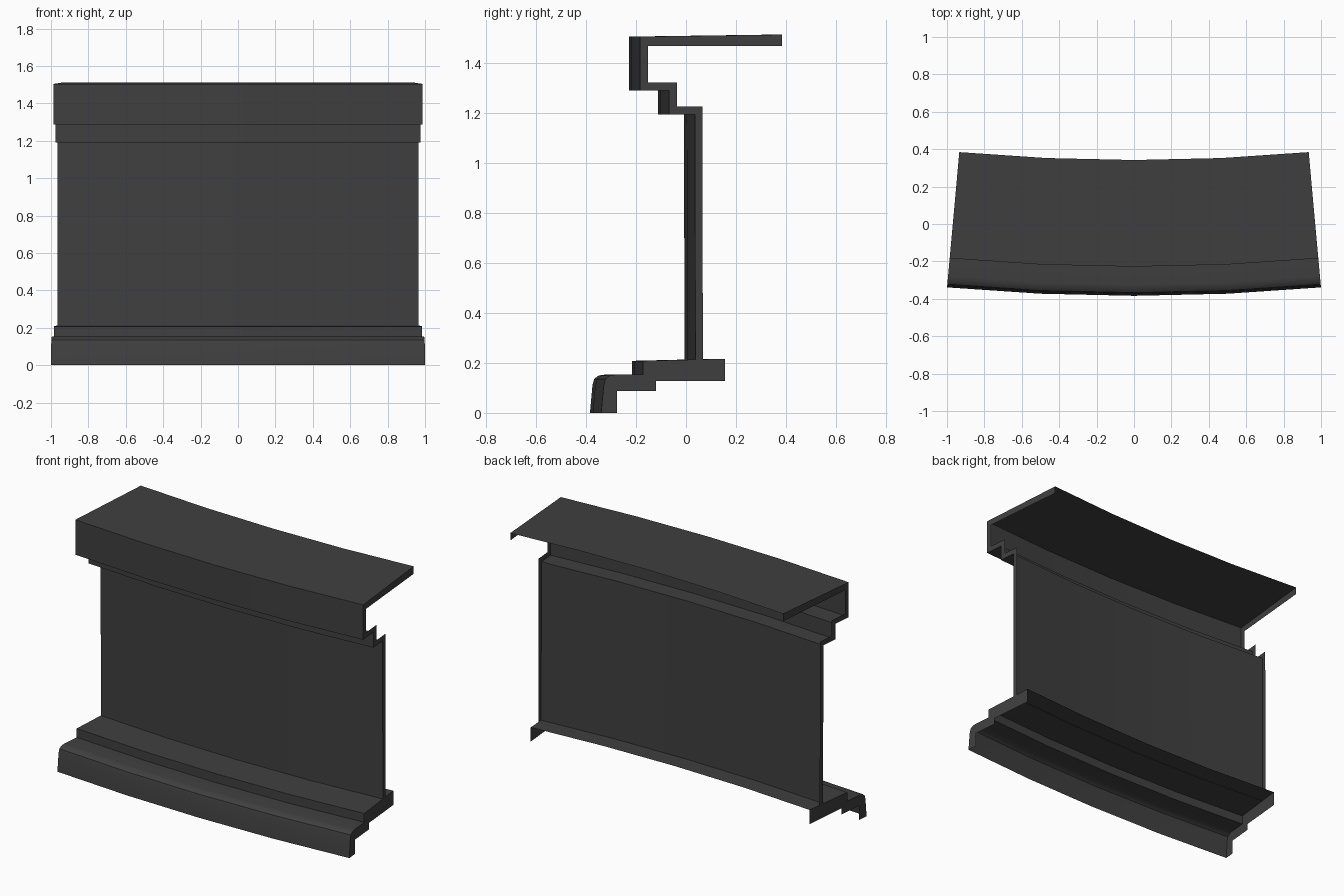
import bpy
import math

cube = bpy.data.objects.get("Cube")
if cube:
    bpy.data.objects.remove(cube)

CENTRE_Y = 10.70   # centre of the gentle sweep, far behind the wall
HALF_ANGLE = 0.0903
SEGMENTS = 4

mat = bpy.data.materials.new("dark grey")
mat.use_nodes = True
grey = (0.05, 0.05, 0.05, 1)
mat.diffuse_color = grey
mat.node_tree.nodes["Principled BSDF"].inputs["Base Color"].default_value = grey


def on_arc(point, angle):
    y, z = point
    r = CENTRE_Y - y
    return (r * math.sin(angle), CENTRE_Y - r * math.cos(angle), z)


def swept_shell(name, outer, inner):
    """Sweep the outer profile as an open shell, with a rim plate at each end."""
    verts, faces = [], []
    n = len(outer)
    for s in range(SEGMENTS + 1):
        angle = HALF_ANGLE * (2 * s / SEGMENTS - 1)
        verts += [on_arc(p, angle) for p in outer]
    for s in range(SEGMENTS):
        for i in range(n - 1):
            a = s * n + i
            faces.append((a, a + 1, a + 1 + n, a + n))
    # End rims between the outer and inner profiles
    for side in (-1, 1):
        start = len(verts)
        loop = outer + inner[::-1]
        verts += [on_arc(p, side * HALF_ANGLE) for p in loop]
        ring = list(range(start, start + len(loop)))
        faces.append(ring if side > 0 else ring[::-1])
    mesh = bpy.data.meshes.new(name)
    mesh.from_pydata(verts, [], faces)
    mesh.materials.append(mat)
    obj = bpy.data.objects.new(name, mesh)
    bpy.context.collection.objects.link(obj)
    bpy.ops.object.select_all(action='DESELECT')
    obj.select_set(True)
    bpy.context.view_layer.objects.active = obj
    bpy.ops.object.shade_smooth_by_angle(angle=math.radians(35))
    return obj


# Stepped cornice with its deep top shelf
swept_shell(
    "cornice",
    [(0.342, 1.512), (-0.228, 1.504), (-0.228, 1.288), (-0.112, 1.288),
     (-0.112, 1.192), (-0.008, 1.192)],
    [(0.342, 1.466), (-0.196, 1.466), (-0.196, 1.32), (-0.08, 1.32),
     (-0.08, 1.224), (0.022, 1.224), (0.022, 1.192)])

# Tall plain wall panel
swept_shell(
    "wall_panel",
    [(-0.008, 1.192), (-0.006, 0.211)],
    [(0.022, 1.192), (0.024, 0.211)])

# Stepped base with a rounded front lip
swept_shell(
    "base_plinth",
    [(0.112, 0.216), (-0.216, 0.208), (-0.216, 0.153), (-0.325, 0.153),
     (-0.35, 0.149), (-0.367, 0.136), (-0.374, 0.11), (-0.384, 0)],
    [(0.112, 0.128), (-0.164, 0.128), (-0.164, 0.088), (-0.32, 0.088),
     (-0.32, 0)])
